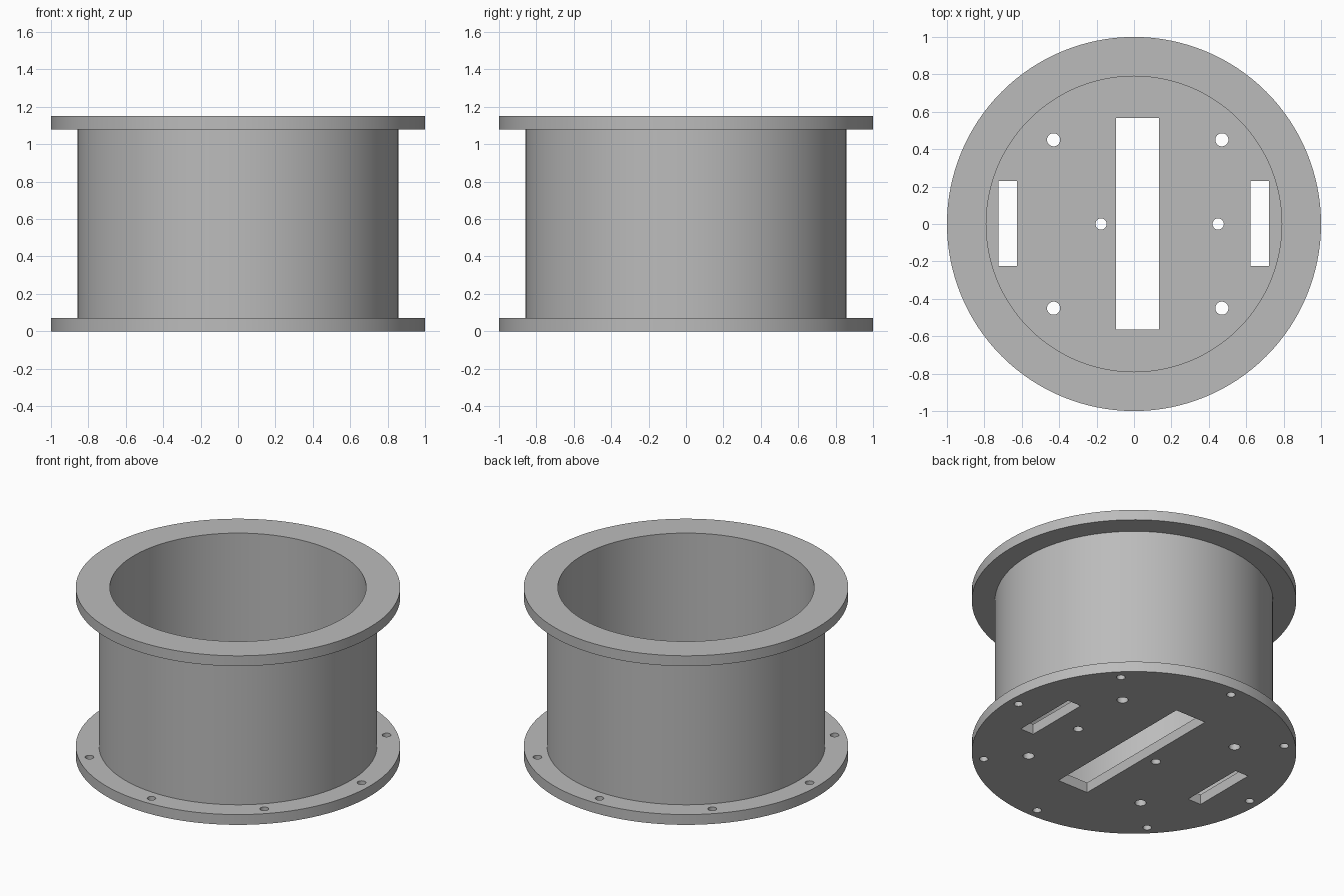
import bpy, bmesh, math
from mathutils import Matrix, Vector

cube = bpy.data.objects.get("Cube")
if cube:
    bpy.data.objects.remove(cube, do_unlink=True)

SEGMENTS = 128
PLATE = 0.07
HEIGHT = 1.15
RIM, WALL, BORE = 1.0, 0.857, 0.79

grey = bpy.data.materials.new("plain grey")
grey.use_nodes = True
GREY = (0.5, 0.5, 0.5, 1)
grey.diffuse_color = GREY
grey.node_tree.nodes["Principled BSDF"].inputs["Base Color"].default_value = GREY


def make_object(name, bm):
    bmesh.ops.recalc_face_normals(bm, faces=bm.faces)
    mesh = bpy.data.meshes.new(name)
    bm.to_mesh(mesh)
    bm.free()
    mesh.materials.append(grey)
    obj = bpy.data.objects.new(name, mesh)
    bpy.context.collection.objects.link(obj)
    return obj


def activate(obj):
    bpy.ops.object.select_all(action="DESELECT")
    obj.select_set(True)
    bpy.context.view_layer.objects.active = obj


def add_cylinder(bm, x, y, z0, z1, radius, segments):
    bmesh.ops.create_cone(bm, cap_ends=True, segments=segments, radius1=radius,
                          radius2=radius, depth=z1 - z0,
                          matrix=Matrix.Translation((x, y, (z0 + z1) / 2)))


def lathe(name, profile):
    """Spin a closed (radius, height) profile around the vertical axis."""
    bm = bmesh.new()
    verts = [bm.verts.new((r, 0, z)) for r, z in profile]
    edges = [bm.edges.new((v, verts[i - 1])) for i, v in enumerate(verts)]
    bmesh.ops.spin(bm, geom=verts + edges, cent=(0, 0, 0), axis=(0, 0, 1),
                   angle=math.tau, steps=SEGMENTS, use_merge=True)
    bmesh.ops.remove_doubles(bm, verts=bm.verts, dist=0.0001)
    return make_object(name, bm)


# Tube wall with the open upper flange
drum = lathe("tube_and_top_flange", [
    (BORE, PLATE), (WALL, PLATE), (WALL, HEIGHT - PLATE),
    (RIM, HEIGHT - PLATE), (RIM, HEIGHT), (BORE, HEIGHT)])

# Round base plate
bm = bmesh.new()
add_cylinder(bm, 0, 0, 0, PLATE, RIM, SEGMENTS)
base = make_object("base_plate", bm)

# Cutter for all openings in the base
bm = bmesh.new()
holes = [(0.93 * math.cos(k * math.pi / 4), 0.93 * math.sin(k * math.pi / 4), 0.027)
         for k in range(8)]                                            # rim bolts
holes += [(x, y, 0.035) for x in (-0.43, 0.47) for y in (-0.45, 0.45)]  # mounts
holes += [(-0.176, 0, 0.03), (0.45, 0, 0.03)]                          # middle pair
for x, y, radius in holes:
    add_cylinder(bm, x, y, -0.1, 0.2, radius, 32)
slots = [(0.02, 0.23, 1.13), (-0.675, 0.1, 0.455), (0.672, 0.1, 0.455)]
for x, width, length in slots:
    bmesh.ops.create_cube(bm, size=1, matrix=Matrix.Translation((x, 0.002, 0.05))
                          @ Matrix.Diagonal((width, length, 0.3, 1)))
cutter = make_object("base_cutter", bm)
cutter.hide_render = True

cut = base.modifiers.new("openings", "BOOLEAN")
cut.operation = "DIFFERENCE"
cut.solver = "EXACT"
cut.object = cutter
activate(base)
bpy.ops.object.modifier_apply(modifier=cut.name)
bpy.data.objects.remove(cutter, do_unlink=True)

# Smooth round walls with crisp rims
for obj in (drum, base):
    activate(obj)
    bpy.ops.object.shade_smooth_by_angle(angle=math.radians(30))
